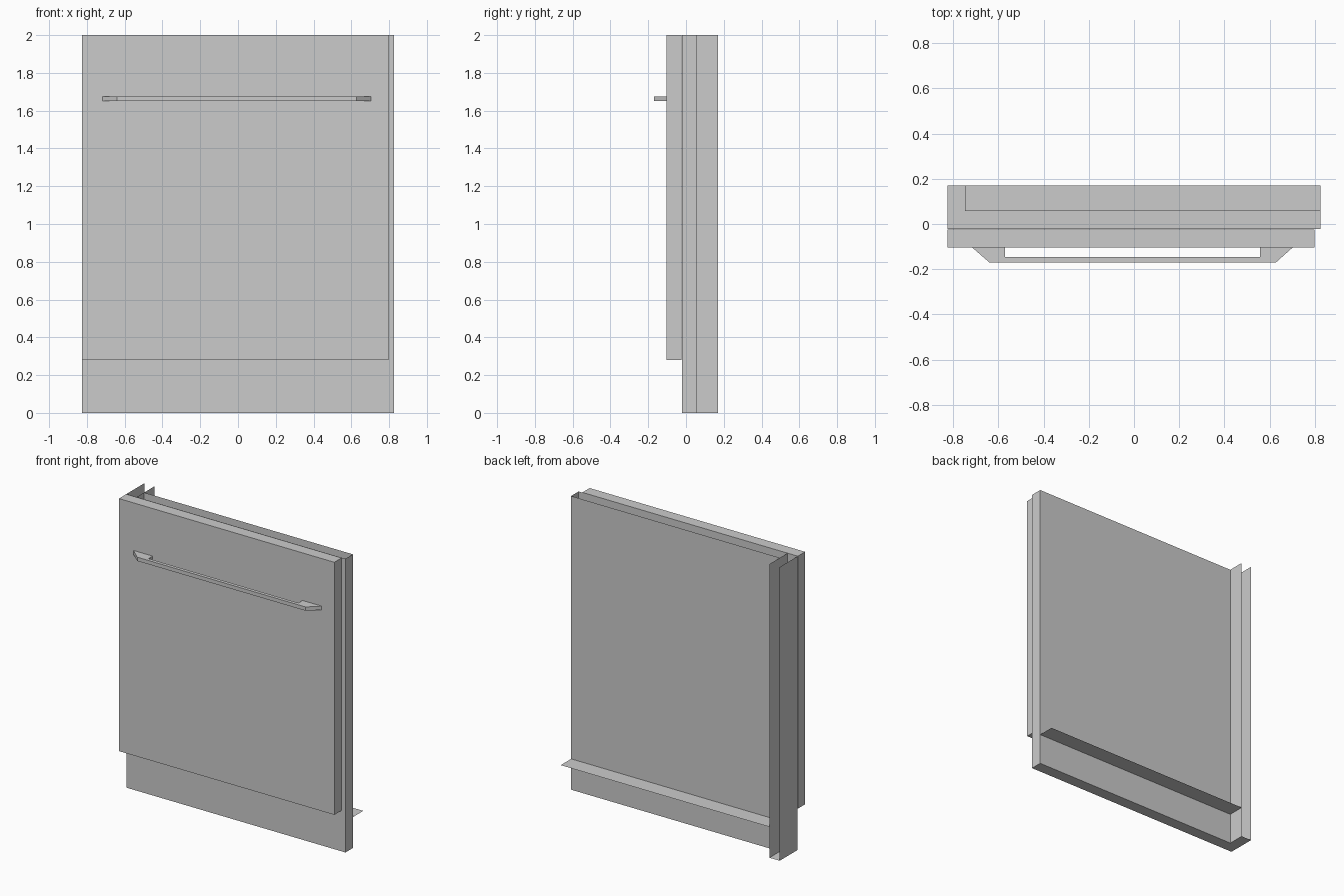
import bpy, bmesh

if "Cube" in bpy.data.objects:
    bpy.data.objects.remove(bpy.data.objects["Cube"])


def make_object(name, bm):
    mesh = bpy.data.meshes.new(name)
    bm.to_mesh(mesh)
    bm.free()
    obj = bpy.data.objects.new(name, mesh)
    bpy.context.collection.objects.link(obj)
    return obj


def prism(name, outline, z0, z1):
    """Solid made by extruding a plan outline upward."""
    bm = bmesh.new()
    face = bm.faces.new([bm.verts.new((x, y, z0)) for x, y in outline])
    ret = bmesh.ops.extrude_face_region(bm, geom=[face], use_keep_orig=True)
    top = [v for v in ret["geom"] if isinstance(v, bmesh.types.BMVert)]
    bmesh.ops.translate(bm, verts=top, vec=(0, 0, z1 - z0))
    bmesh.ops.recalc_face_normals(bm, faces=bm.faces)
    return make_object(name, bm)


def channel(name, path, z0, z1):
    """Thin sheet walls along a plan path, with a floor and an open top."""
    bm = bmesh.new()
    low = [bm.verts.new((x, y, z0)) for x, y in path]
    high = [bm.verts.new((x, y, z1)) for x, y in path]
    bm.faces.new(low)
    for i in range(len(path) - 1):
        bm.faces.new((low[i], low[i + 1], high[i + 1], high[i]))
    bmesh.ops.recalc_face_normals(bm, faces=bm.faces)
    return make_object(name, bm)


LEFT, INNER, RIGHT = -0.825, -0.748, 0.825
FRONT, MID, BACK = -0.022, 0.058, 0.17

# Door slab
prism("door", [(LEFT, -0.103), (0.798, -0.103), (0.798, -0.025), (LEFT, -0.025)], 0.28, 2.0)

# Bar handle with sloped ends and a finger opening
prism("handle", [(-0.717, -0.103), (-0.64, -0.17), (0.628, -0.17), (0.703, -0.103),
                 (0.558, -0.103), (0.558, -0.147), (-0.571, -0.147), (-0.571, -0.103)],
      1.65, 1.676)

# Left side channel, open at the rear
channel("side_channel", [(LEFT, BACK), (LEFT, FRONT), (INNER, FRONT), (INNER, BACK)], 0, 2.0)

# Body panel: front sheet, right edge and rear sheet
channel("body_panel", [(INNER, FRONT), (RIGHT, FRONT), (RIGHT, MID), (INNER, MID)], 0, 2.0)

# Rear ledge above the kick plate
bm = bmesh.new()
bm.faces.new([bm.verts.new((x, y, 0.21)) for x, y in
              ((INNER, MID), (RIGHT, MID), (RIGHT, BACK), (INNER, BACK))])
make_object("rear_ledge", bm)
